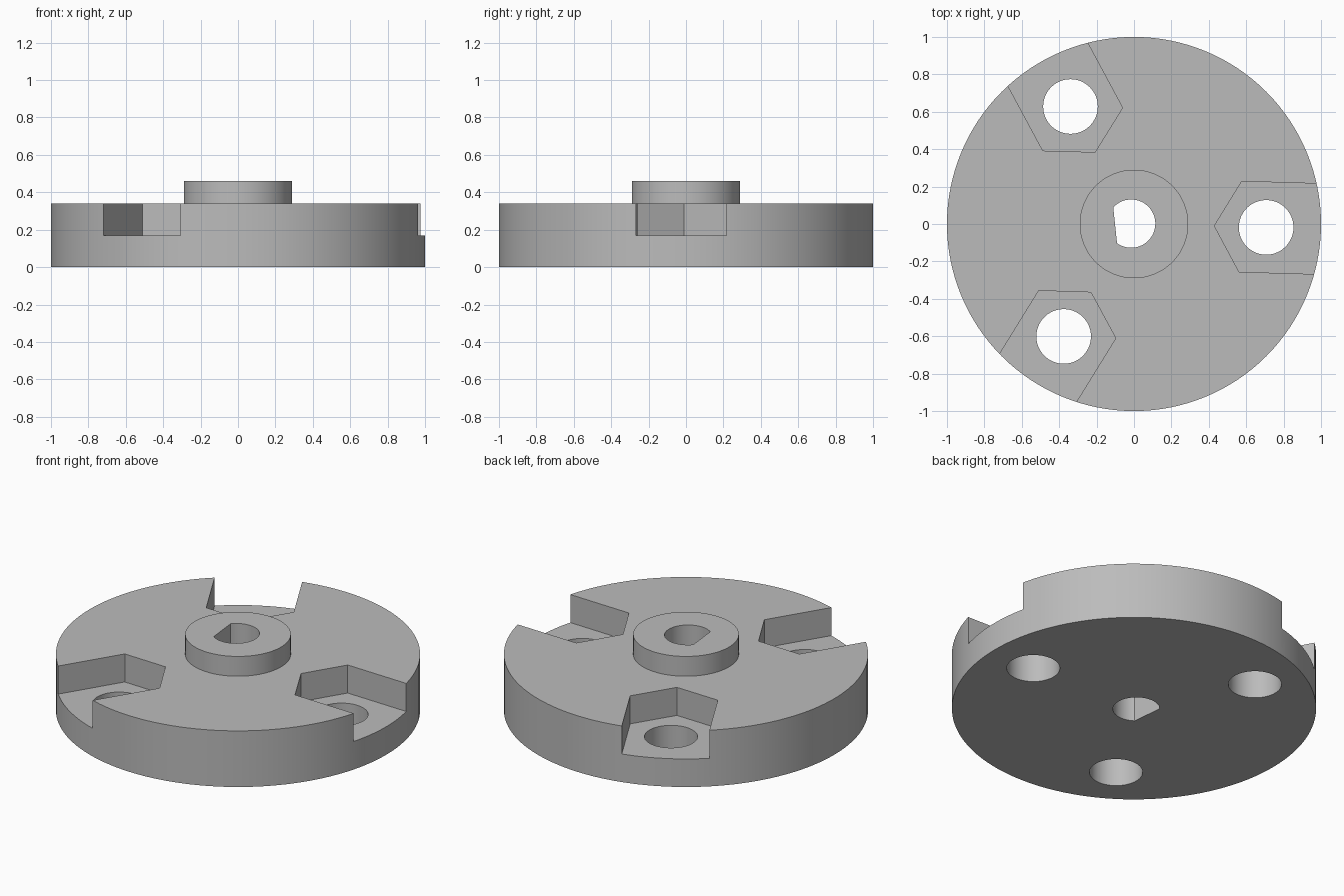
import bpy
from math import radians, cos, sin, tau
from mathutils import Matrix

cube = bpy.data.objects.get("Cube")
if cube:
    bpy.data.objects.remove(cube, do_unlink=True)

grey = bpy.data.materials.new("plain_grey")
grey.use_nodes = True
colour = (0.5, 0.5, 0.5, 1)
grey.diffuse_color = colour
grey.node_tree.nodes["Principled BSDF"].inputs["Base Color"].default_value = colour


def prism(name, outline, bottom, top, matrix=Matrix()):
    """Extrude a counter-clockwise outline between two heights."""
    n = len(outline)
    verts = [matrix @ Matrix.Translation((x, y, z)) for z in (bottom, top) for x, y in outline]
    faces = [list(range(n))[::-1], list(range(n, 2 * n))]
    faces += [(i, (i + 1) % n, (i + 1) % n + n, i + n) for i in range(n)]
    mesh = bpy.data.meshes.new(name)
    mesh.from_pydata([v.translation for v in verts], [], faces)
    mesh.materials.append(grey)
    obj = bpy.data.objects.new(name, mesh)
    bpy.context.collection.objects.link(obj)
    return obj


def arc(radius, count, start=0.0, sweep=tau):
    steps = count if sweep == tau else count - 1
    return [(radius * cos(start + sweep * i / steps),
             radius * sin(start + sweep * i / steps)) for i in range(count)]


def combine(target, tool, operation):
    tool.hide_render = True
    bpy.context.view_layer.objects.active = target
    mod = target.modifiers.new(operation.lower(), "BOOLEAN")
    mod.operation, mod.solver, mod.object = operation, "EXACT", tool
    bpy.ops.object.modifier_apply(modifier=mod.name)
    bpy.data.objects.remove(tool, do_unlink=True)


# Round plate with a raised central hub
plate = prism("round_plate", arc(1.0, 128), 0, 0.34)
combine(plate, prism("hub", arc(0.29, 96), 0.2, 0.46), "UNION")

# D-shaped shaft hole, flat towards the right side
flat_half = radians(48)
shaft = arc(0.129, 48, -radians(180) + flat_half, tau - 2 * flat_half)
turn = Matrix.Translation((-0.015, 0.002, 0)) @ Matrix.Rotation(radians(6), 4, "Z")
combine(plate, prism("shaft_cutter", shaft, -0.1, 0.6, turn), "DIFFERENCE")

# Three nut pockets open to the rim, each with a bolt hole
pocket = [(-0.277, 0), (-0.138, -0.242), (0.6, -0.242), (0.6, 0.242), (-0.138, 0.242)]
for k in range(3):
    place = (Matrix.Translation((-0.003, 0.003, 0))
             @ Matrix.Rotation(radians(120 * k - 1.7), 4, "Z")
             @ Matrix.Translation((0.71, 0, 0)))
    combine(plate, prism("pocket_cutter", pocket, 0.17, 0.6, place), "DIFFERENCE")
    combine(plate, prism("bolt_cutter", arc(0.146, 64), -0.1, 0.6, place), "DIFFERENCE")

# Smooth round walls, crisp edges
bpy.ops.object.select_all(action="DESELECT")
plate.select_set(True)
bpy.context.view_layer.objects.active = plate
bpy.ops.object.shade_smooth_by_angle(angle=radians(30))
